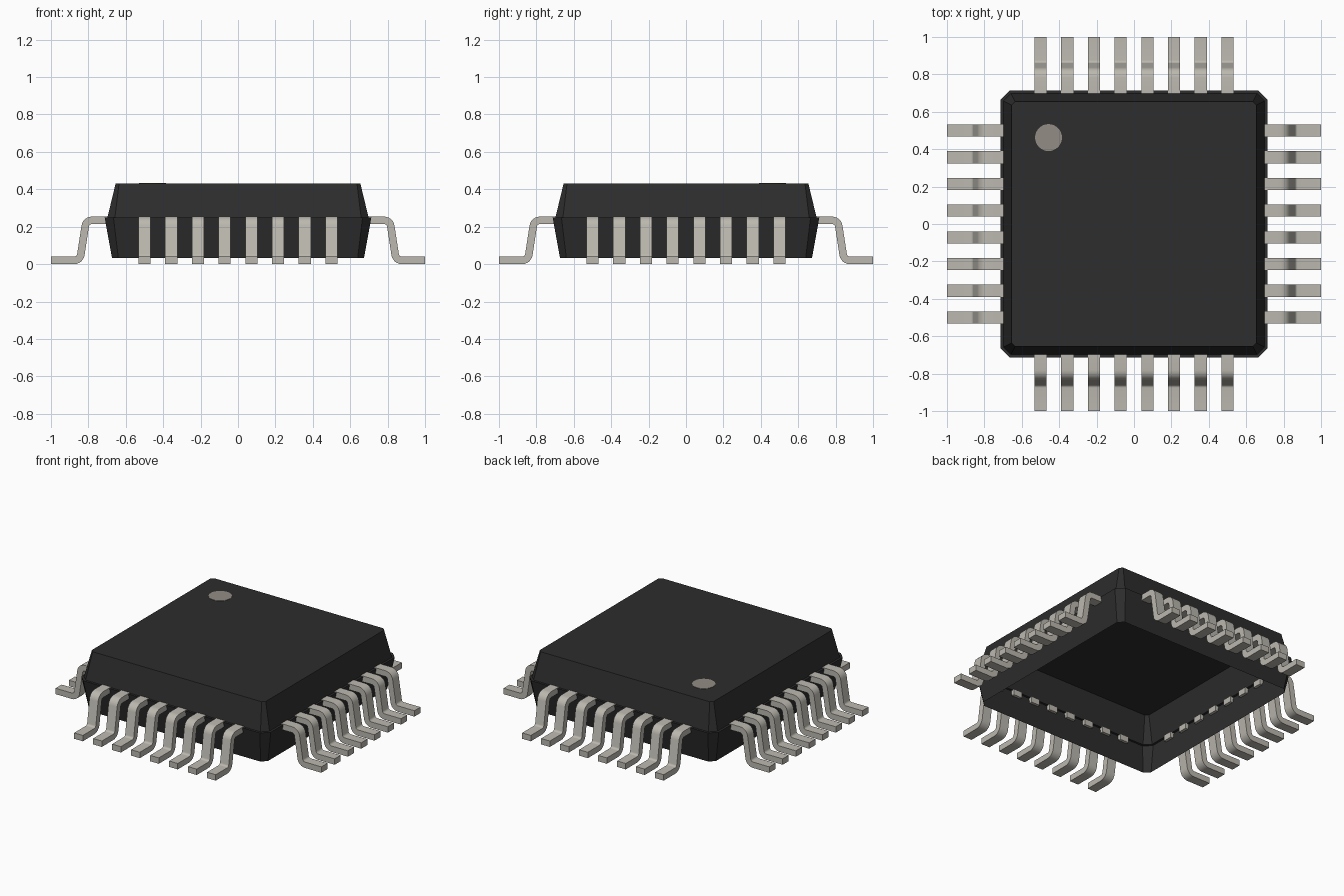
import bpy, bmesh, math
from mathutils import Matrix, Vector

cube = bpy.data.objects.get("Cube")
if cube:
    bpy.data.objects.remove(cube, do_unlink=True)


def material(name, rgb):
    m = bpy.data.materials.new(name)
    m.use_nodes = True
    m.diffuse_color = (*rgb, 1)
    m.node_tree.nodes["Principled BSDF"].inputs["Base Color"].default_value = (*rgb, 1)
    return m


black = material("black plastic", (0.026, 0.026, 0.026))
metal = material("tinned metal", (0.50, 0.48, 0.43))
grey = material("marker grey", (0.29, 0.265, 0.23))


def finish(bm, name, mat):
    mesh = bpy.data.meshes.new(name)
    bm.to_mesh(mesh)
    bm.free()
    mesh.materials.append(mat)
    ob = bpy.data.objects.new(name, mesh)
    bpy.context.collection.objects.link(ob)
    return ob


def chamfered_ring(bm, half, cut, z):
    """Square loop with cut corners, counter-clockwise."""
    ring = []
    for i in range(4):
        turn = Matrix.Rotation(i * math.pi / 2, 3, 'Z')
        for x, y in ((half, half - cut), (half - cut, half)):
            ring.append(bm.verts.new(turn @ Vector((x, y, z))))
    return ring


# Body: open-bottomed shell with a narrow ledge at the parting line
bm = bmesh.new()
levels = ((0.674, 0.034, 0.034), (0.713, 0.047, 0.25),
          (0.698, 0.04, 0.25), (0.654, 0.018, 0.432))
rings = [chamfered_ring(bm, *level) for level in levels]
for low, high in zip(rings, rings[1:]):
    for i in range(8):
        j = (i + 1) % 8
        bm.faces.new((low[i], low[j], high[j], high[i]))
bm.faces.new(rings[-1])
finish(bm, "body", black)

# Round marker on the top face
bm = bmesh.new()
bmesh.ops.create_cone(bm, cap_ends=True, segments=32, radius1=0.072, radius2=0.072,
                      depth=0.004, matrix=Matrix.Translation((-0.457, 0.462, 0.432)))
finish(bm, "corner_marker", grey)


def rounded_path(points, radius, steps=6):
    """Points and tangents of a polyline with filleted corners."""
    pts = [Vector(p) for p in points]
    out = [(pts[0], (pts[1] - pts[0]).normalized())]
    for a, b, c in zip(pts, pts[1:], pts[2:]):
        d1, d2 = (b - a).normalized(), (c - b).normalized()
        turn = math.atan2(d1.x * d2.y - d1.y * d2.x, d1.dot(d2))
        start = b - d1 * radius * math.tan(abs(turn) / 2)
        side = math.copysign(1, turn)
        centre = start + side * radius * Vector((-d1.y, d1.x))
        for k in range(steps + 1):
            rot = Matrix.Rotation(turn * k / steps, 2)
            out.append((centre + rot @ (start - centre), rot @ d1))
    out.append((pts[-1], (pts[-1] - pts[-2]).normalized()))
    return out


# Gull-wing lead, bent from a flat strip
THICK, WIDTH = 0.04, 0.065
bm = bmesh.new()
sections = []
for p, t in rounded_path(((0.688, 0.234), (0.812, 0.234), (0.845, 0.02), (1.0, 0.02)), 0.036):
    n = Vector((-t.y, t.x)) * THICK / 2
    sections.append([bm.verts.new((q.x, y, q.y)) for q, y in
                     ((p + n, -WIDTH / 2), (p + n, WIDTH / 2),
                      (p - n, WIDTH / 2), (p - n, -WIDTH / 2))])
for a, b in zip(sections, sections[1:]):
    for i in range(4):
        j = (i + 1) % 4
        bm.faces.new((a[i], a[j], b[j], b[i]))
bm.faces.new(sections[0])
bm.faces.new(sections[-1][::-1])
bmesh.ops.recalc_face_normals(bm, faces=bm.faces)
lead = finish(bm, "lead", metal)
bpy.ops.object.select_all(action='DESELECT')
lead.select_set(True)
bpy.context.view_layer.objects.active = lead
bpy.ops.object.shade_smooth_by_angle(angle=math.radians(35))

# Eight leads along each of the four sides
for side, label in enumerate(("left", "back", "right", "front")):
    for i in range(8):
        ob = lead if side == i == 0 else lead.copy()
        if ob is not lead:
            bpy.context.collection.objects.link(ob)
        ob.name = f"{label}_lead_{i + 1}"
        ob.matrix_world = (Matrix.Rotation(side * math.pi / 2, 4, 'Z')
                           @ Matrix.Translation((0, -0.5 + i / 7, 0)))
